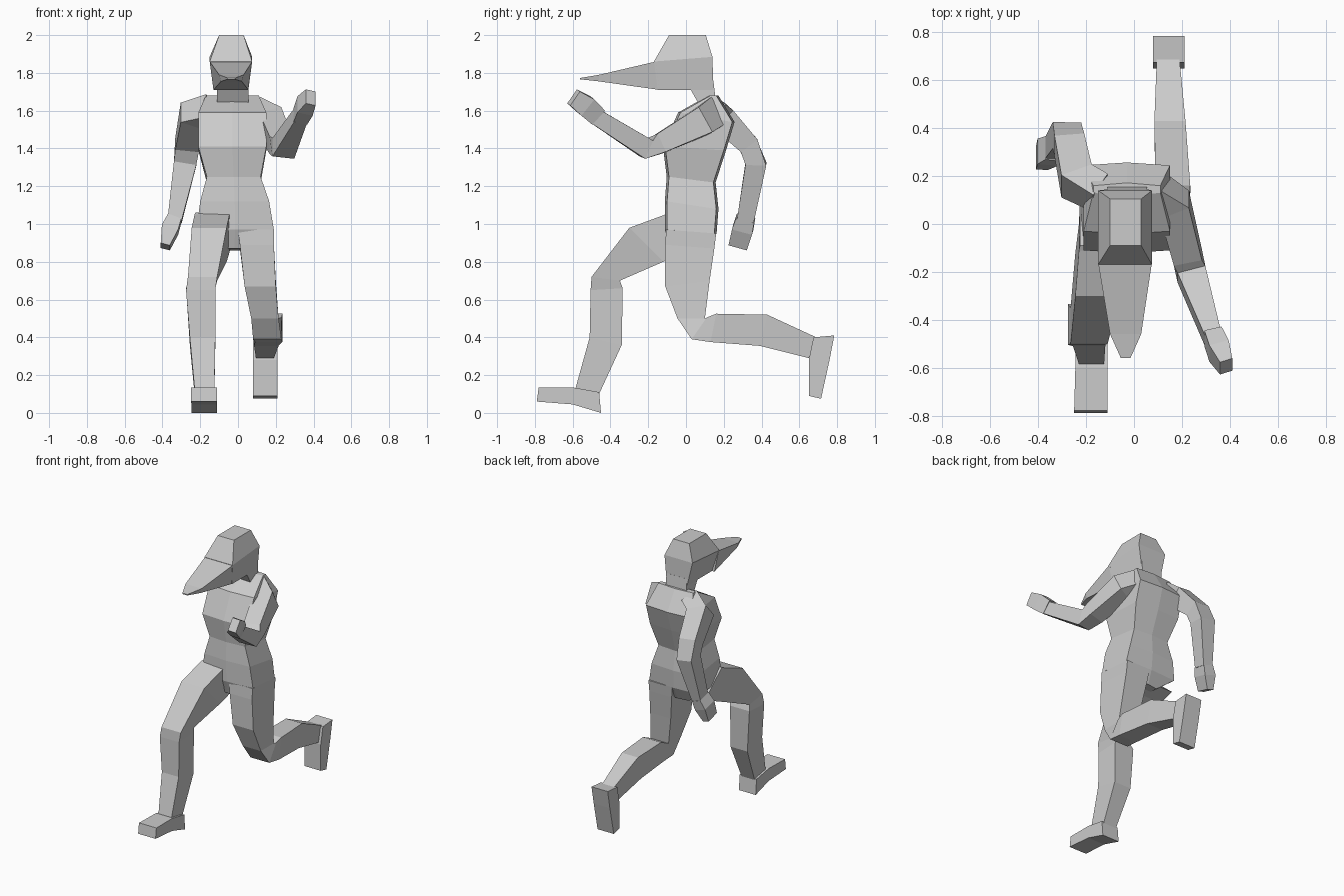
import bpy, bmesh
from mathutils import Vector


def loft(name, rings):
    """Skin a list of equal-sized point rings and cap both ends."""
    bm = bmesh.new()
    vs = [[bm.verts.new(p) for p in r] for r in rings]
    n = len(rings[0])
    for a, b in zip(vs, vs[1:]):
        for i in range(n):
            j = (i + 1) % n
            bm.faces.new((a[i], a[j], b[j], b[i]))
    bm.faces.new(vs[0])
    bm.faces.new(vs[-1])
    bmesh.ops.recalc_face_normals(bm, faces=bm.faces)
    me = bpy.data.meshes.new(name)
    bm.to_mesh(me)
    bm.free()
    ob = bpy.data.objects.new(name, me)
    bpy.context.collection.objects.link(ob)
    return ob


def section(x0, x1, front, back, bulge=None):
    """Cross-section spanning x0..x1 between two side-view (y, z) points."""
    (fy, fz), (by, bz) = front, back
    pts = [(x0, fy, fz), (x1, fy, fz), (x1, by, bz), (x0, by, bz)]
    if bulge is not None:
        m = (x0 + x1) / 2
        pts.insert(1, (m, fy - bulge, fz))
        pts.insert(4, (m, by + bulge, bz))
    return pts


def slab(name, rows, bulge=None):
    return loft(name, [section(*r, bulge) for r in rows])


def limb(name, rows):
    """Four-sided tube; rows are (centre, width in x, depth)."""
    c = [Vector(r[0]) for r in rows]
    rings = []
    for i, (_, w, d) in enumerate(rows):
        t = (c[min(i + 1, len(c) - 1)] - c[max(i - 1, 0)]).normalized()
        u = Vector((1, 0, 0))
        u = (u - t * u.dot(t)).normalized()
        v = t.cross(u)
        rings.append([c[i] + u * w / 2 * a + v * d / 2 * b
                      for a, b in ((-1, -1), (1, -1), (1, 1), (-1, 1))])
    return loft(name, rings)


# torso from crotch to collar
slab("torso", [
    (-0.10, 0.06, (-0.07, 0.87), (0.11, 0.86)),
    (-0.22, 0.19, (-0.10, 0.97), (0.15, 0.95)),
    (-0.20, 0.165, (-0.10, 1.12), (0.16, 1.08)),
    (-0.165, 0.12, (-0.09, 1.25), (0.145, 1.22)),
    (-0.21, 0.15, (-0.11, 1.41), (0.20, 1.39)),
    (-0.21, 0.15, (-0.03, 1.59), (0.245, 1.54)),
    (-0.17, 0.11, (0.13, 1.68), (0.16, 1.68))], 0.012)

# neck, head and pointed bill
slab("neck", [
    (-0.11, 0.055, (0.07, 1.63), (0.16, 1.63)),
    (-0.11, 0.055, (0.02, 1.72), (0.145, 1.76))])
slab("head", [
    (-0.11, 0.055, (-0.15, 1.71), (0.145, 1.71)),
    (-0.15, 0.075, (-0.17, 1.86), (0.14, 1.885)),
    (-0.10, 0.03, (-0.09, 2.0), (0.105, 2.0))])
loft("bill", [
    [(-0.15, -0.16, 1.86), (0.075, -0.16, 1.86), (0.055, -0.14, 1.71), (-0.13, -0.14, 1.71)],
    [(-0.10, -0.46, 1.79), (0.03, -0.46, 1.79), (0.02, -0.46, 1.755), (-0.09, -0.46, 1.755)],
    [(-0.055, -0.56, 1.773), (-0.015, -0.56, 1.773), (-0.015, -0.56, 1.766), (-0.055, -0.56, 1.766)]])

# forward leg and foot
slab("forward_leg", [
    (-0.225, -0.04, (-0.09, 1.06), (0.12, 0.88)),
    (-0.23, -0.045, (-0.11, 1.05), (0.00, 0.85)),
    (-0.245, -0.06, (-0.30, 0.98), (-0.12, 0.80)),
    (-0.265, -0.11, (-0.50, 0.72), (-0.35, 0.70)),
    (-0.275, -0.12, (-0.505, 0.65), (-0.335, 0.66)),
    (-0.255, -0.12, (-0.51, 0.40), (-0.34, 0.36)),
    (-0.23, -0.125, (-0.585, 0.13), (-0.46, 0.10))])
slab("forward_foot", [
    (-0.245, -0.11, (-0.46, 0.11), (-0.45, 0.0)),
    (-0.245, -0.11, (-0.60, 0.135), (-0.60, 0.045)),
    (-0.25, -0.11, (-0.78, 0.135), (-0.79, 0.06))])

# trailing leg and foot
slab("trailing_leg", [
    (0.00, 0.19, (-0.105, 0.97), (0.16, 0.95)),
    (0.01, 0.19, (-0.11, 0.89), (0.15, 0.87)),
    (0.035, 0.20, (-0.11, 0.67), (0.125, 0.70)),
    (0.07, 0.215, (-0.045, 0.50), (0.10, 0.50)),
    (0.08, 0.23, (0.03, 0.39), (0.11, 0.505)),
    (0.09, 0.235, (0.13, 0.375), (0.16, 0.525)),
    (0.085, 0.215, (0.39, 0.355), (0.43, 0.52)),
    (0.095, 0.19, (0.65, 0.29), (0.69, 0.40))])
slab("trailing_foot", [
    (0.08, 0.21, (0.675, 0.40), (0.785, 0.41)),
    (0.08, 0.21, (0.65, 0.28), (0.76, 0.28)),
    (0.08, 0.21, (0.65, 0.09), (0.715, 0.075))])

# arm swung back
limb("back_arm", [
    ((-0.14, 0.13, 1.60), 0.12, 0.14),
    ((-0.24, 0.18, 1.57), 0.14, 0.14),
    ((-0.27, 0.33, 1.42), 0.125, 0.11),
    ((-0.28, 0.37, 1.32), 0.12, 0.11),
    ((-0.335, 0.315, 1.02), 0.075, 0.09)])
limb("back_hand", [
    ((-0.335, 0.315, 1.03), 0.075, 0.10),
    ((-0.36, 0.30, 0.97), 0.09, 0.11),
    ((-0.385, 0.275, 0.88), 0.05, 0.10)])

# arm swung forward
limb("front_arm", [
    ((0.08, 0.14, 1.58), 0.12, 0.16),
    ((0.17, 0.08, 1.54), 0.13, 0.15),
    ((0.225, -0.14, 1.425), 0.12, 0.105),
    ((0.24, -0.21, 1.40), 0.12, 0.105),
    ((0.33, -0.48, 1.57), 0.07, 0.085)])
limb("front_hand", [
    ((0.33, -0.47, 1.57), 0.075, 0.10),
    ((0.355, -0.53, 1.625), 0.085, 0.11),
    ((0.385, -0.595, 1.67), 0.055, 0.09)])
